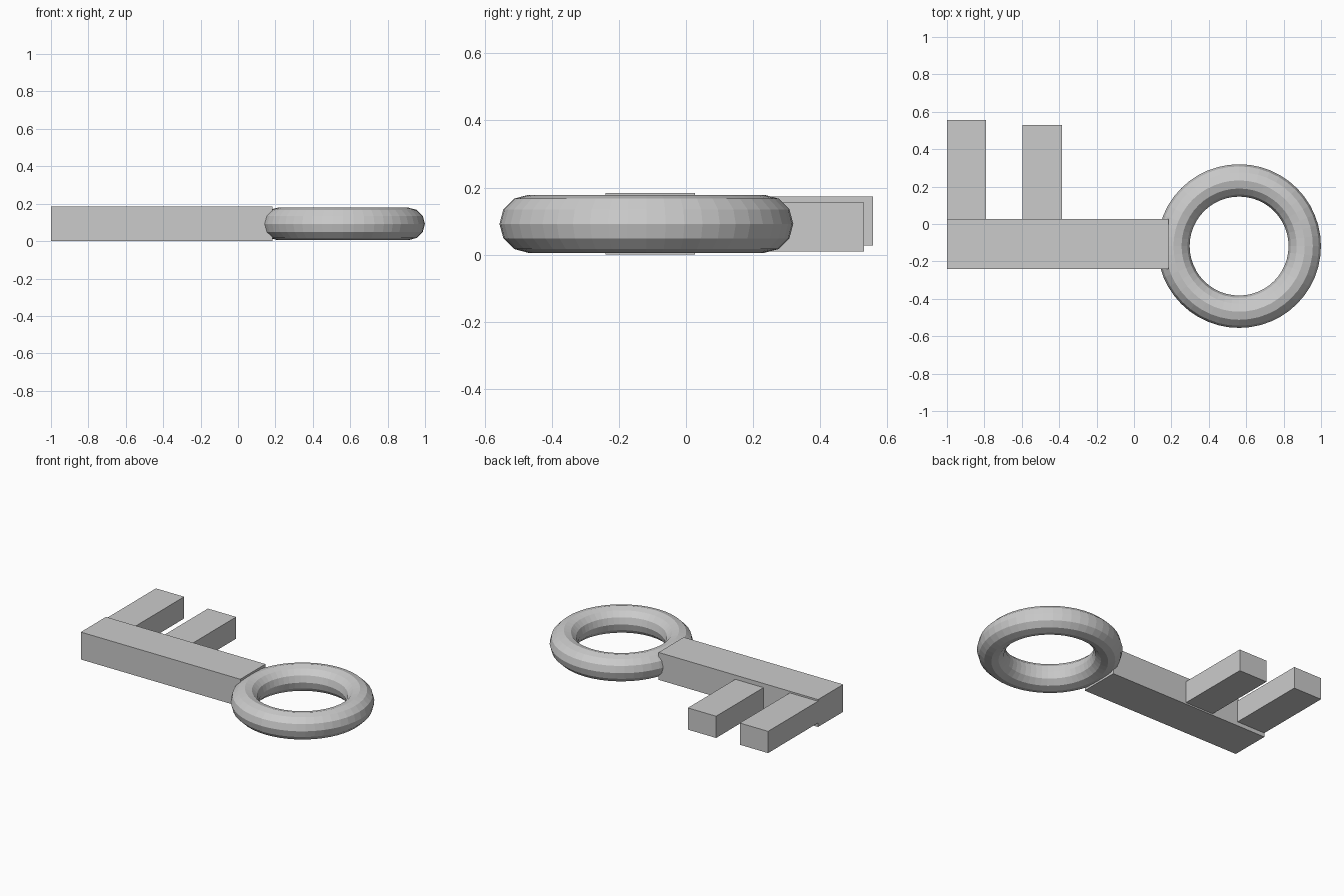
import bpy
from mathutils import Vector

if "Cube" in bpy.data.objects:
    bpy.data.objects.remove(bpy.data.objects["Cube"])

grey = bpy.data.materials.new("plain grey")
grey.diffuse_color = (0.6, 0.6, 0.6, 1.0)
grey.use_nodes = True
grey.node_tree.nodes["Principled BSDF"].inputs["Base Color"].default_value = grey.diffuse_color


def box(name, low, high):
    """Add a box spanning two opposite corners."""
    low, high = Vector(low), Vector(high)
    bpy.ops.mesh.primitive_cube_add(size=1)
    obj = bpy.context.object
    obj.name = name
    for v in obj.data.vertices:
        v.co = (low + high) / 2 + v.co * (high - low)
    obj.data.materials.append(grey)
    return obj


# Long shaft of the key
box("shaft", (-1.0, -0.24, 0.0), (0.185, 0.027, 0.184))

# Two teeth, seated slightly inside the shaft
box("end_tooth", (-1.0, 0.02, 0.027), (-0.79, 0.557, 0.173))
box("inner_tooth", (-0.595, 0.02, 0.01), (-0.385, 0.53, 0.156))

# Ring handle with flat facets
bpy.ops.mesh.primitive_torus_add(
    major_segments=48, minor_segments=12,
    major_radius=0.351, minor_radius=0.0865,
    location=(0.562, -0.118, 0.092))
ring = bpy.context.object
ring.name = "ring_handle"
ring.data.materials.append(grey)
bpy.ops.object.shade_flat()
